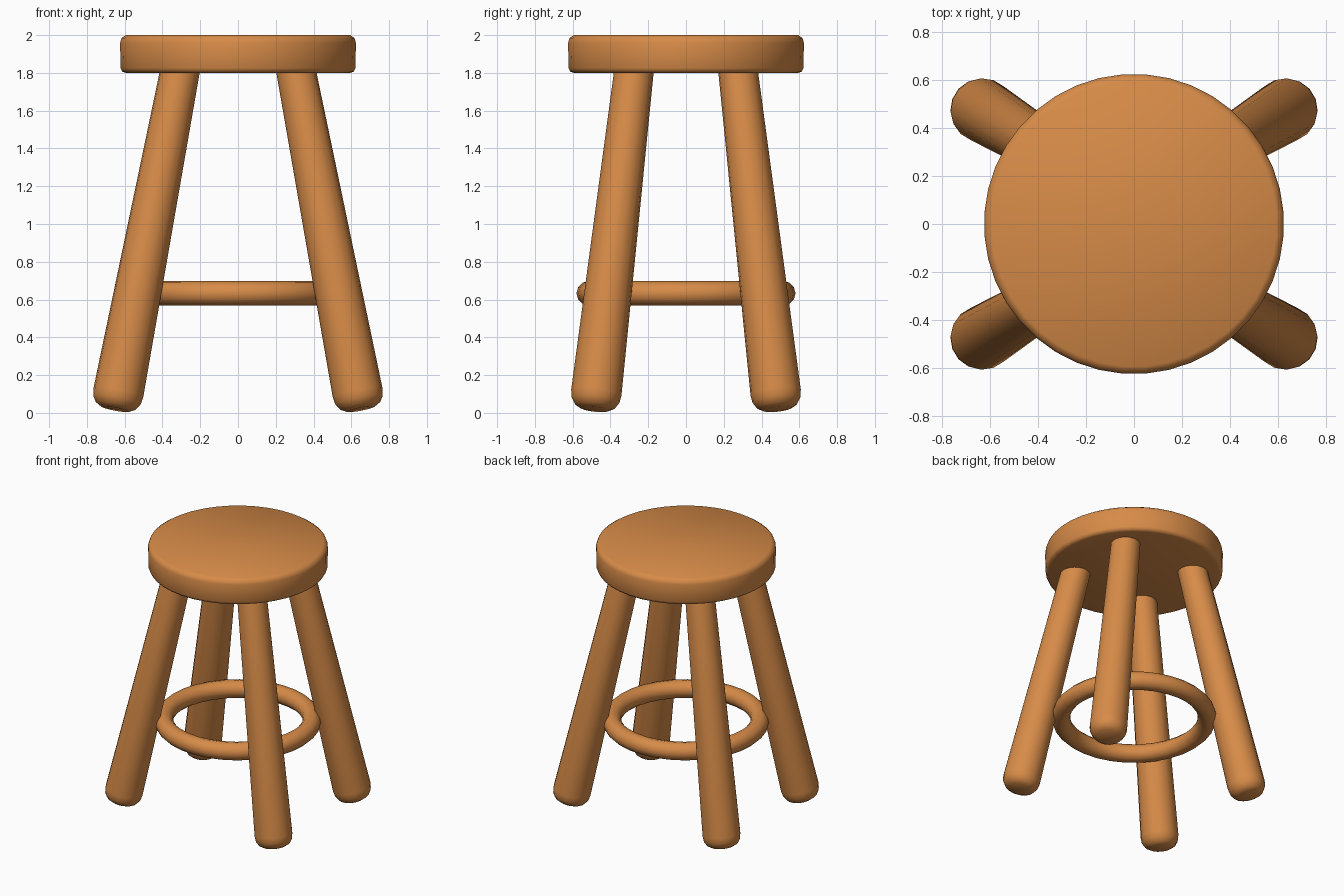
import bpy, math
from mathutils import Vector

cube = bpy.data.objects.get("Cube")
if cube:
    bpy.data.objects.remove(cube, do_unlink=True)

wood = bpy.data.materials.new("warm_wood")
wood.use_nodes = True
colour = (0.68, 0.26, 0.065, 1)
wood.diffuse_color = colour
bsdf = wood.node_tree.nodes["Principled BSDF"]
bsdf.inputs["Base Color"].default_value = colour
bsdf.inputs["Roughness"].default_value = 0.8


def finish(obj, name, angle=50):
    obj.name = name
    obj.data.materials.append(wood)
    bpy.ops.object.select_all(action='DESELECT')
    obj.select_set(True)
    bpy.context.view_layer.objects.active = obj
    bpy.ops.object.shade_smooth_by_angle(angle=math.radians(angle))


def lathe(profile, sides):
    """Solid turned about z from (radius, height) points, listed bottom to top."""
    verts, faces = [], []
    for r, z in profile:
        for i in range(sides):
            a = 2 * math.pi * (i + 0.5) / sides
            verts.append((r * math.cos(a), r * math.sin(a), z))
    for k in range(len(profile) - 1):
        for i in range(sides):
            j = (i + 1) % sides
            lo, hi = k * sides, (k + 1) * sides
            faces.append((lo + i, lo + j, hi + j, hi + i))
    faces.append(tuple(reversed(range(sides))))
    faces.append(tuple(range(len(verts) - sides, len(verts))))
    mesh = bpy.data.meshes.new("turned")
    mesh.from_pydata(verts, [], faces)
    obj = bpy.data.objects.new("turned", mesh)
    bpy.context.collection.objects.link(obj)
    return obj


# Seat: thick disc with softened rims
seat = lathe([(0.595, 1.8), (0.615, 1.807), (0.624, 1.825),
              (0.626, 1.96), (0.618, 1.985), (0.595, 2.0)], 40)
finish(seat, "seat")

# Four splayed, tapered legs with rounded feet, mirrored about both axes
for side, sx in (("left", 1), ("right", -1)):
    for end, sy in (("front", -1), ("back", 1)):
        foot = Vector((0.65 * sx, 0.485 * sy, 0.02))
        top = Vector((0.29 * sx, 0.265 * sy, 1.9))
        axis = top - foot
        leg = lathe([(0.075, 0), (0.108, 0.018), (0.128, 0.05), (0.134, 0.09),
                     (0.103, axis.length)], 16)
        leg.location = foot
        leg.rotation_euler = axis.to_track_quat('Z', 'Y').to_euler()
        finish(leg, f"{end}_{side}_leg")

# Footrest ring joining the legs
bpy.ops.mesh.primitive_torus_add(major_radius=0.515, minor_radius=0.065,
                                 major_segments=32, minor_segments=12,
                                 location=(0, 0, 0.633))
finish(bpy.context.object, "footrest_ring")
